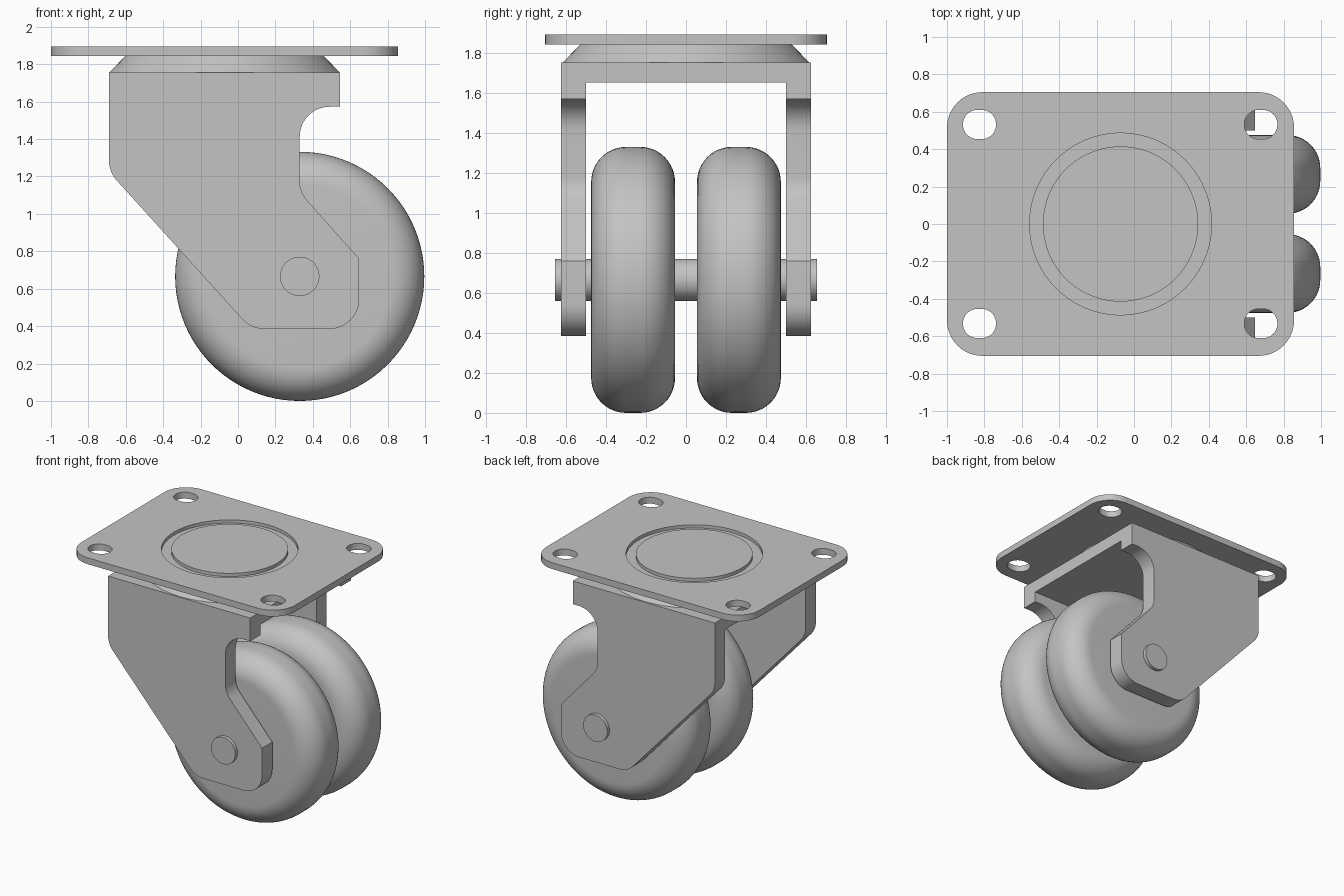
import bpy, bmesh, math
from mathutils import Vector, Matrix

cube = bpy.data.objects.get("Cube")
if cube:
    bpy.data.objects.remove(cube)

# Single grey finish
GREY = (0.55, 0.55, 0.55, 1)
metal = bpy.data.materials.new("plain grey")
metal.use_nodes = True
metal.diffuse_color = GREY
metal.node_tree.nodes["Principled BSDF"].inputs["Base Color"].default_value = GREY

SWIVEL_X = -0.072
AXLE = Vector((0.33, 0, 0.666))


def finish(name, bm, matrix=None):
    bmesh.ops.recalc_face_normals(bm, faces=bm.faces)
    if matrix:
        bm.transform(matrix)
    mesh = bpy.data.meshes.new(name)
    bm.to_mesh(mesh)
    bm.free()
    mesh.materials.append(metal)
    obj = bpy.data.objects.new(name, mesh)
    bpy.context.collection.objects.link(obj)
    bpy.ops.object.select_all(action='DESELECT')
    obj.select_set(True)
    bpy.context.view_layer.objects.active = obj
    bpy.ops.object.shade_smooth_by_angle(angle=math.radians(30))
    return obj


def rounded(corners, steps=12):
    """Outline from (x, y, fillet radius) corners."""
    out = []
    for i, (x, y, r) in enumerate(corners):
        p = Vector((x, y))
        if r == 0:
            out.append(p)
            continue
        a = (Vector(corners[i - 1][:2]) - p).normalized()
        b = (Vector(corners[(i + 1) % len(corners)][:2]) - p).normalized()
        half = a.angle(b) / 2
        centre = p + (a + b).normalized() * (r / math.sin(half))
        start = p + a * (r / math.tan(half)) - centre
        end = p + b * (r / math.tan(half)) - centre
        turn = math.atan2(start.x * end.y - start.y * end.x, start.dot(end))
        for k in range(steps + 1):
            out.append(centre + Matrix.Rotation(turn * k / steps, 2) @ start)
    return out


def box_outline(cx, cy, w, h, r):
    return rounded([(cx + sx * w, cy + sy * h, r)
                    for sx, sy in ((-1, -1), (1, -1), (1, 1), (-1, 1))])


def extrude(name, loops, depth, matrix):
    """Fill the first loop, leave the others as holes, and thicken along z."""
    bm = bmesh.new()
    for loop in loops:
        vs = [bm.verts.new((p.x, p.y, 0)) for p in loop]
        for i, v in enumerate(vs):
            bm.edges.new((vs[i - 1], v))
    bmesh.ops.triangle_fill(bm, edges=bm.edges[:], use_beauty=True)
    bmesh.ops.dissolve_limit(bm, angle_limit=0.01, verts=[], edges=bm.edges[:])
    ext = bmesh.ops.extrude_face_region(bm, geom=bm.faces[:], use_keep_orig=True)
    top = [g for g in ext["geom"] if isinstance(g, bmesh.types.BMVert)]
    bmesh.ops.translate(bm, verts=top, vec=(0, 0, depth))
    return finish(name, bm, matrix)


def lathe(name, profile, matrix, steps=96):
    """Spin (radius, height) points around z."""
    bm = bmesh.new()
    vs = [bm.verts.new((r, 0, h)) for r, h in profile]
    edges = [bm.edges.new(pair) for pair in zip(vs, vs[1:])]
    bmesh.ops.spin(bm, geom=vs + edges, cent=(0, 0, 0), axis=(0, 0, 1),
                   angle=math.tau, steps=steps, use_merge=False)
    bmesh.ops.remove_doubles(bm, verts=bm.verts, dist=0.0005)
    return finish(name, bm, matrix)


# Mounting plate with four slots and a round opening for the swivel
outline = box_outline(-0.072, 0, 0.928, 0.705, 0.19)
slots = [box_outline(x, y, 0.0885, 0.078, 0.077)
         for x in (-0.826, 0.678) for y in (-0.532, 0.532)]
opening = [Vector((SWIVEL_X + 0.486 * math.cos(t * math.tau / 96),
                   0.486 * math.sin(t * math.tau / 96))) for t in range(96)]
extrude("mounting_plate", [outline, *slots, opening], 0.05,
        Matrix.Translation((0, 0, 1.845)))

# Swivel: raised centre disc, shallow groove and flared collar
lathe("swivel_collar",
      [(0, 1.895), (0.415, 1.895), (0.415, 1.87), (0.486, 1.87), (0.486, 1.845),
       (0.53, 1.845), (0.617, 1.755), (0, 1.755)],
      Matrix.Translation((SWIVEL_X, 0, 0)))

# Fork: two cranked side plates joined by a flat web
R = 0.16
side = rounded([(-0.69, 1.755, 0), (-0.69, 1.225, R), (0.07, 0.385, R),
                (0.648, 0.385, R), (0.648, 0.76, 0), (0.33, 1.116, R),
                (0.33, 1.573, R), (0.545, 1.573, 0), (0.545, 1.755, 0)])
upright = Matrix.Rotation(math.pi / 2, 4, 'X')
for name, y in (("front_fork_plate", -0.5), ("back_fork_plate", 0.627)):
    extrude(name, [side], 0.127, Matrix.Translation((0, y, 0)) @ upright)
web = [Vector(p) for p in ((-0.69, -0.5), (0.545, -0.5), (0.545, 0.5), (-0.69, 0.5))]
extrude("fork_web", [web], 0.1, Matrix.Translation((0, 0, 1.655)))

# Twin wheels with rounded treads
tread = rounded([(0, -0.21, 0), (0.666, -0.21, 0.175),
                 (0.666, 0.21, 0.175), (0, 0.21, 0)])
for name, y in (("front_wheel", -0.265), ("back_wheel", 0.265)):
    lathe(name, tread, Matrix.Translation(AXLE + Vector((0, y, 0))) @ upright)

# Axle through fork and wheels
lathe("axle", [(0, -0.655), (0.105, -0.655), (0.105, 0.655), (0, 0.655)],
      Matrix.Translation(AXLE) @ upright, steps=64)
